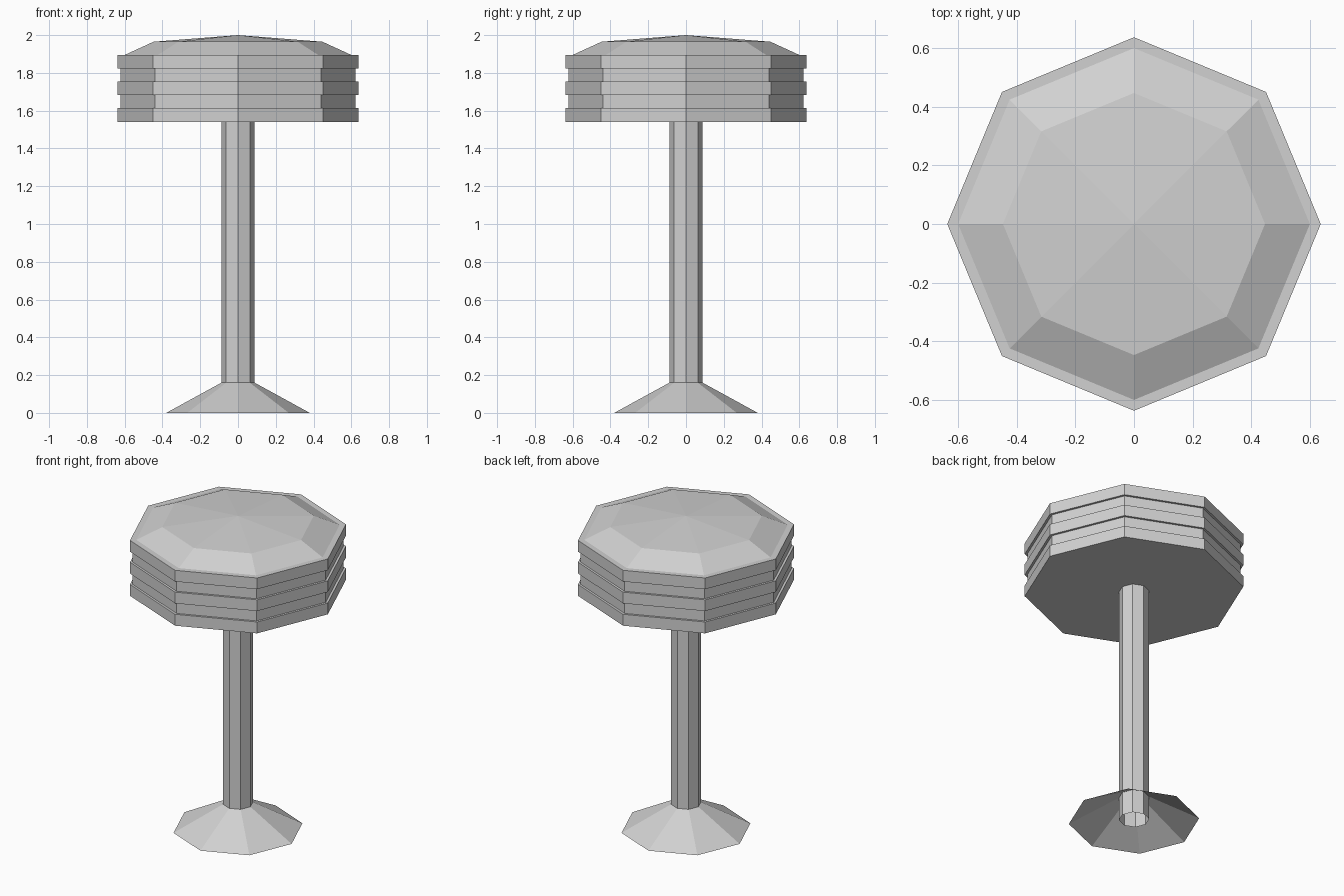
import bpy
import math

cube = bpy.data.objects.get("Cube")
if cube:
    bpy.data.objects.remove(cube, do_unlink=True)

SIDES = 8

grey = bpy.data.materials.new("light_grey")
grey.use_nodes = True
grey.diffuse_color = (0.64, 0.64, 0.64, 1)
grey.node_tree.nodes["Principled BSDF"].inputs["Base Color"].default_value = (0.64, 0.64, 0.64, 1)


def lathe(name, profile):
    """Spin (radius, height) points into flat octagonal rings; zero radius makes a tip."""
    verts, faces, rings = [], [], []
    for r, z in profile:
        start = len(verts)
        if r == 0:
            verts.append((0, 0, z))
            rings.append([start] * SIDES)
        else:
            for i in range(SIDES):
                a = math.tau * i / SIDES
                verts.append((r * math.cos(a), r * math.sin(a), z))
            rings.append(list(range(start, start + SIDES)))
    for low, high in zip(rings, rings[1:]):
        for i in range(SIDES):
            j = (i + 1) % SIDES
            loop = [low[i], low[j], high[j], high[i]]
            faces.append(list(dict.fromkeys(loop)))
    mesh = bpy.data.meshes.new(name)
    mesh.from_pydata(verts, [], faces)
    mesh.materials.append(grey)
    obj = bpy.data.objects.new(name, mesh)
    bpy.context.collection.objects.link(obj)
    return obj


# Flared foot, open underneath
lathe("base", [(0.38, 0), (0.088, 0.16)])

# Hollow post running down inside the foot
lathe("post", [(0.088, 0.01), (0.088, 1.54)])

# Ribbed seat rim: three bands with two shallow grooves between
OUTER, INNER = 0.637, 0.622
rim = [(0, 1.54)]
for bottom, top in ((1.54, 1.613), (1.683, 1.755), (1.823, 1.895)):
    if bottom > 1.54:
        rim += [(INNER, rim[-1][1]), (INNER, bottom)]
    rim += [(OUTER, bottom), (OUTER, top)]
rim.append((0.6, 1.895))
lathe("seat_rim", rim)

# Faceted cushion rising to a shallow peak
lathe("cushion", [(0.6, 1.895), (0.447, 1.965), (0, 2.0)])
